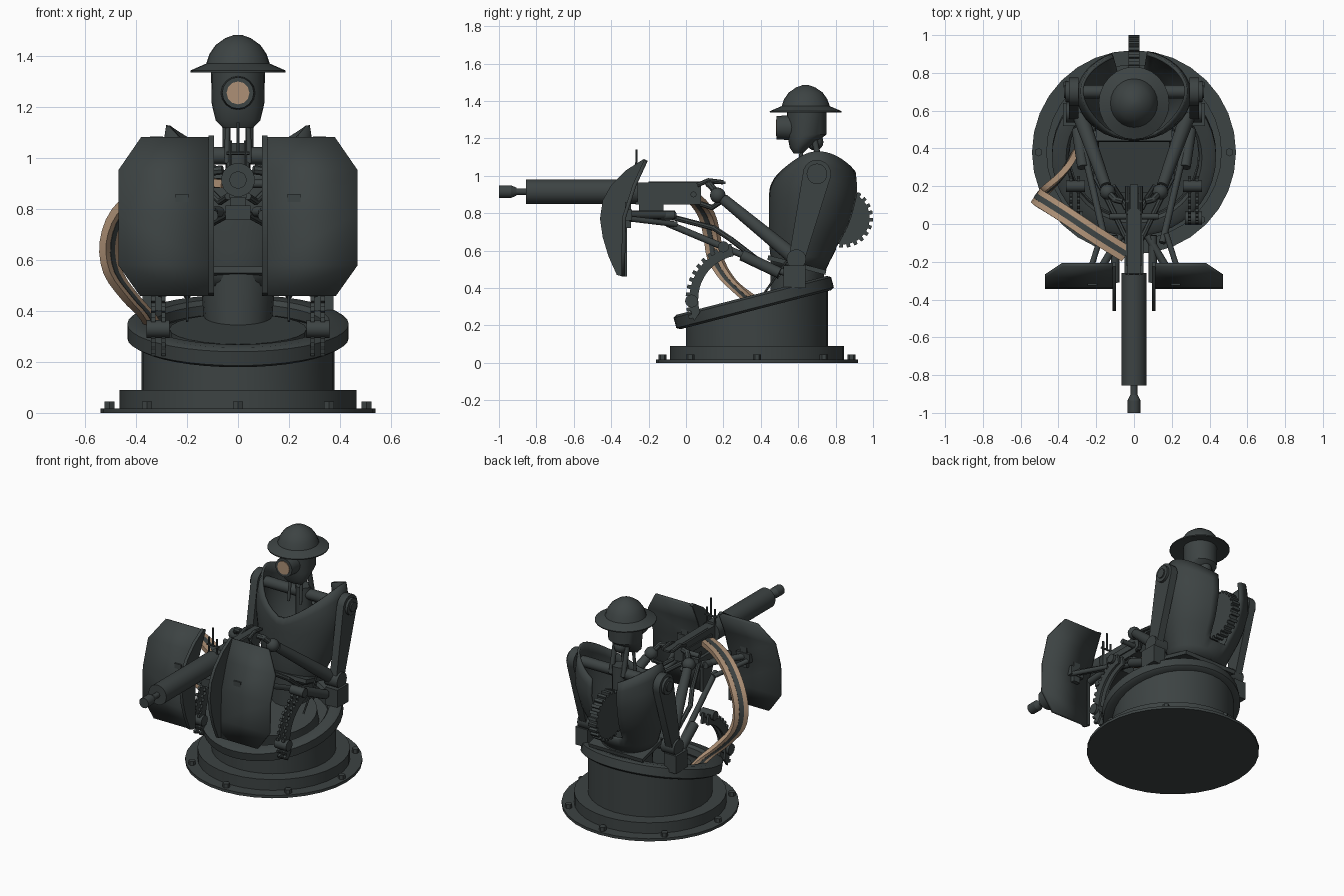
import bpy, bmesh, math
from math import sin, cos, pi, radians
from mathutils import Vector, Matrix

if "Cube" in bpy.data.objects:
    bpy.data.objects.remove(bpy.data.objects["Cube"])

def material(name, c):
    m = bpy.data.materials.new(name)
    m.diffuse_color = (*c, 1)
    m.use_nodes = True
    m.node_tree.nodes["Principled BSDF"].inputs["Base Color"].default_value = m.diffuse_color
    return m
DARK = material("dark_slate", (0.046, 0.056, 0.056))
TAN = material("tan", (0.42, 0.28, 0.18))

def finish(name, bm, mat=DARK, solid=0):
    bmesh.ops.recalc_face_normals(bm, faces=bm.faces)
    me = bpy.data.meshes.new(name)
    bm.to_mesh(me)
    bm.free()
    me.materials.append(mat)
    ob = bpy.data.objects.new(name, me)
    bpy.context.collection.objects.link(ob)
    if solid:
        md = ob.modifiers.new("thickness", 'SOLIDIFY')
        md.thickness, md.offset = solid, 0
    return ob

def rod(name, a, b, r, r2=None, n=12, mat=DARK):
    a, b = Vector(a), Vector(b)
    bm = bmesh.new()
    rot = (b - a).to_track_quat('Z', 'Y').to_matrix().to_4x4()
    bmesh.ops.create_cone(bm, cap_ends=True, segments=n, radius1=r, radius2=r if r2 is None else r2,
                          depth=(b - a).length, matrix=Matrix.Translation((a + b) / 2) @ rot)
    return finish(name, bm, mat)

def path(name, pts, r, n=8):
    for a, b in zip(pts, pts[1:]):
        rod(name, a, b, r, n=n)
    for p in pts[1:-1]:
        ball(name + "_joint", p, r)

def ball(name, c, r):
    bm = bmesh.new()
    bmesh.ops.create_uvsphere(bm, u_segments=12, v_segments=8, radius=r, matrix=Matrix.Translation(c))
    return finish(name, bm)

def box(name, lo, hi):
    bm = bmesh.new()
    lo, hi = Vector(lo), Vector(hi)
    bmesh.ops.create_cube(bm, size=1, matrix=Matrix.Translation((lo + hi) / 2) @ Matrix.Diagonal((*(hi - lo), 1)))
    return finish(name, bm)

def prism(name, yz, x0, x1):
    bm = bmesh.new()
    f = bm.faces.new([bm.verts.new((x0, y, z)) for y, z in yz])
    r = bmesh.ops.extrude_face_region(bm, geom=[f])
    bmesh.ops.translate(bm, vec=(x1 - x0, 0, 0), verts=[v for v in r["geom"] if isinstance(v, bmesh.types.BMVert)])
    return finish(name, bm)

def link(name, a, ra, b, rb, x0, x1):
    # flat bar with two round ends, in the yz plane
    bm = bmesh.new()
    for (y, z), r in ((a, ra), (b, rb)):
        for i in range(20):
            for x in (x0, x1):
                bm.verts.new((x, y + r * cos(i * pi / 10), z + r * sin(i * pi / 10)))
    bmesh.ops.convex_hull(bm, input=bm.verts)
    return finish(name, bm)

def loft(name, rings, closed=False, cap=True, mat=DARK):
    # skin a list of equal point loops
    bm = bmesh.new()
    vs = [[bm.verts.new(p) for p in ring] for ring in rings]
    n, m = len(vs[0]), len(vs)
    for k in range(m if closed else m - 1):
        for i in range(n):
            bm.faces.new((vs[k][i], vs[k][(i + 1) % n], vs[(k + 1) % m][(i + 1) % n], vs[(k + 1) % m][i]))
    if cap and not closed:
        bm.faces.new(vs[0])
        bm.faces.new(vs[-1])
    return finish(name, bm, mat)

def oval(cy, z, rx, ry, n=24):
    return [(rx * cos(2 * pi * i / n), cy + ry * sin(2 * pi * i / n), z) for i in range(n)]

def lerp_table(t, x):
    for a, b in zip(t, t[1:]):
        if x <= b[0]:
            f = max(0, (x - a[0]) / (b[0] - a[0]))
            return [p + (q - p) * f for p, q in zip(a, b)]
    return t[-1]

# --- base: flange, step, bolts, slanted drum ---
CY = 0.38
loft("base_flange", [oval(CY, z, .54, .54, 32) for z in (0, .018)])
loft("base_step", [oval(CY, z, .465, .465, 32) for z in (.015, .09)])
for i in range(8):
    a = i * pi / 4
    p = Vector((.505 * cos(a), CY + .505 * sin(a), .015))
    rod("base_bolt", p, p + Vector((0, 0, .03)), .022, n=6)
slant = lambda y: .30 + (y - CY) * .26
outer = oval(CY, .08, .38, .38, 32)
inner = oval(CY, .25, .34, .34, 32)
loft("drum", [outer, [(x, y, slant(y)) for x, y, z in outer], [(x, y, slant(y)) for x, y, z in inner],
              [(x, y, slant(y) - .06) for x, y, z in inner]])
tilt = Matrix.Translation((0, .362, .322)) @ Matrix.Rotation(radians(14.5), 4, 'X')
prof = [(.345, -.02), (.36, -.038), (.415, -.04), (.435, -.028), (.435, .028), (.415, .04), (.36, .038), (.345, .02)]
loft("drum_rim", [[tilt @ Vector((r * cos(t), r * sin(t), z)) for r, z in prof]
                  for t in [i * pi / 20 for i in range(40)]], closed=True)
loft("floor_step", [[tilt @ Vector(p) for p in oval(.03, z, .27, .24)] for z in (-.09, .0)])

# --- torso shell: shoulders high, neckline low, open slot at the back ---
levels = [(.50, .47, .74, .17), (.6, .455, .79, .21), (.75, .45, .875, .265), (.9, .45, .915, .295),
          (1.0, .465, .91, .295), (1.13, .53, .88, .275)]
bm = bmesh.new()
N, M, cols = 40, 9, []
for i in range(N):
    t = 2 * pi * (i + .5) / N
    top = (.93 if sin(t) < 0 else 1.0) + (.2 if sin(t) < 0 else .13) * abs(cos(t)) ** 1.3
    col = []
    for k in range(M + 1):
        z = .5 + (top - .5) * k / M
        _, y0, y1, rx = lerp_table(levels, z)
        col.append(bm.verts.new((rx * cos(t), (y0 + y1) / 2 + (y1 - y0) / 2 * sin(t), z)))
    cols.append(col)
for i in range(N):
    for k in range(M):
        j = (i + 1) % N
        if abs(i - N / 4 + .5) < 1.6 and k > 1:
            continue
        bm.faces.new((cols[i][k], cols[j][k], cols[j][k + 1], cols[i][k + 1]))
finish("torso_shell", bm, solid=.016)
prism("hip_plate", [(.44, .575), (.75, .495), (.745, .47), (.435, .55)], -.2, .2)
rod("waist", (0, .58, .33), (0, .6, .54), .13, .15, 20)
rod("spine", (0, .70, .5), (0, .70, 1.06), .05)
rod("shoulder_axle", (-.32, .70, 1.01), (.32, .70, 1.01), .035)
gear = [(.84 + r * cos(a), .775 + r * sin(a)) for i in range(24)
        for r, a in ((.142, i * pi / 12), (.142, (i + .45) * pi / 12), (.16, (i + .5) * pi / 12), (.16, (i + .95) * pi / 12))]
prism("back_gear", gear, -.03, .03)

# --- head, eye and helmet ---
loft("head", [oval(*r) for r in ((.60, 1.12, .06, .025), (.605, 1.15, .088, .05), (.635, 1.2, .1, .09),
                                 (.645, 1.22, .104, .105), (.645, 1.36, .106, .105))])
rod("eye_housing", (0, .575, 1.257), (0, .485, 1.257), .068, .062, 16)
rod("eye_lens", (0, .49, 1.257), (0, .481, 1.257), .045, n=12, mat=TAN)
loft("helmet", [oval(.64, z, r, r * 1.03) for z, r in ((1.352, .1), (1.338, .186), (1.345, .187), (1.372, .125), (1.41, .112),
                                                   (1.445, .088), (1.472, .05), (1.485, .015))])
ball("neck_joint", (0, .69, 1.18), .045)
for s in (-1, 1):
    rod("neck_strut", (s * .045, .73, 1.0), (s * .045, .68, 1.22), .016)
    rod("neck_piston", (s * .045, .60, .98), (s * .04, .62, 1.16), .01)

# --- arms ---
for s in (-1, 1):
    link("upper_arm", (.70, 1.01), .075, (.59, .55), .042, s * .295, s * .345)
    rod("shoulder_cap", (s * .34, .70, 1.01), (s * .362, .70, 1.01), .055, n=20)
    rod("shoulder_bolt", (s * .34, .70, 1.01), (s * .37, .70, 1.01), .032)
    rod("elbow", (s * .26, .59, .555), (s * .36, .59, .555), .052, n=16)
    rod("forearm", (s * .29, .59, .555), (s * .15, .20, .875), .042, .03)
    ball("wrist", (s * .14, .17, .895), .042)
    path("hand", [(s * .14, .17, .9), (s * .10, .13, .95), (s * .06, .12, .955)], .018)
    path("finger", [(s * .11, .20, .87), (s * .07, .14, .83), (s * .04, .08, .85)], .014)
    path("grip", [(s * .035, .06, .95), (s * .035, .12, .975), (s * .035, .2, .965)], .012)
rod("grip_bar", (-.13, .04, .9), (.13, .04, .9), .016)

# --- gun ---
G = .915
rod("gun_jacket", (0, -.855, G), (0, -.26, G), .066, n=24)
rod("gun_barrel", (0, -.95, G), (0, -.84, G), .018)
rod("muzzle", (0, -1, G), (0, -.935, G), .034, n=16)
rod("muzzle_cone", (0, -.935, G), (0, -.905, G), .034, .02, 16)
box("receiver", (-.034, -.27, .845), (.034, .08, .965))
box("receiver_rail", (-.042, -.22, .885), (.042, .05, .925))
box("receiver_top", (-.022, -.2, .955), (.022, .21, .968))
box("gun_cradle", (-.05, -.32, .76), (.05, -.06, .815))
box("cradle_post", (-.03, -.25, .81), (.03, -.12, .85))
for s in (-1, 1):
    rod("sight_post", (s * .03, -.265, .95), (s * .03, -.265, 1.07), .007, n=6)
rod("sight_bar", (-.045, -.265, 1.02), (.045, -.265, 1.02), .007, n=6)
rod("sight_tip", (0, -.265, 1.02), (0, -.265, 1.14), .006, n=6)

# --- shields, mounts and elevation quadrants ---
rows = [(.46, .385, -.335), (.58, .47, -.335), (.78, .47, -.33), (.95, .47, -.275), (1.08, .38, -.215)]
crescent = [(-.335, .46), (-.37, .47), (-.415, .57), (-.445, .67), (-.46, .77), (-.445, .87), (-.40, .95), (-.32, 1.03),
            (-.225, 1.09), (-.205, 1.08), (-.265, .95), (-.315, .8), (-.315, .46)]
quad = [(.3 + .235 * cos(a), .34 + .235 * sin(a)) for a in [radians(197 - 8 * i) for i in range(13)]]
for i in range(13):
    a = radians(101 + 8 * i)
    for r, d in ((.302, 0), (.302, 3.6), (.282, 4), (.282, 7.6)):
        quad.append((.3 + r * cos(a + radians(d)), .34 + r * sin(a + radians(d))))
for s in (-1, 1):
    bm = bmesh.new()
    vs = [[bm.verts.new((s * x, y, z)) for x in (.1, xm)] for z, xm, y in rows]
    for a, b in zip(vs, vs[1:]):
        bm.faces.new((a[0], a[1], b[1], b[0]))
    finish("shield_panel", bm, solid=.02)
    prism("shield_inner_flange", crescent, s * .095, s * .115)
    box("shield_mount", (s * .22 - .05, -.325, .76), (s * .22 + .05, -.29, .82))
    box("shield_mount_upright", (s * .22 - .025, -.325, .72), (s * .22 + .025, -.295, .86))
    rod("shield_strut", (s * .22, -.31, .79), (s * .07, -.06, .79), .02)
    rod("shield_brace", (s * .25, -.30, .77), (s * .17, -.05, .74), .015)
    rod("cradle_side", (s * .1, -.31, .775), (s * .1, -.06, .79), .022)
    rod("support_arm", (s * .31, .58, .46), (s * .15, -.1, .745), .018)
    rod("support_clamp", (s * .30, .5, .48), (s * .27, .3, .575), .03)
    rod("stay_wire", (s * .2, .41, .36), (s * .2, .55, .56), .006, n=6)
    for x in (.285, .325):
        prism("elevation_quadrant", quad, s * x, s * (x + .016))
    rod("quadrant_axle", (s * .26, .2, .62), (s * .36, .2, .62), .03)
    rod("quadrant_foot", (s * .27, .03, .33), (s * .36, .03, .33), .035)
    path("frame_rail", [(s * .2, .5, .46), (s * .2, .24, .66), (s * .15, .15, .72), (s * .04, -.08, .78)], .015)
    box("rim_bracket", (s * .33 - .045, .52, .40), (s * .33 + .045, .64, .52))

# --- ammunition belt: tan edges, dark centre ---
ctrl = [Vector(p) for p in ((-.04, -.16, .9), (-.2, -.06, .91), (-.35, .04, .88), (-.46, .11, .79), (-.505, .14, .67),
                            (-.49, .16, .55), (-.42, .22, .45), (-.36, .29, .385), (-.325, .36, .33))]
pts = []
for i in range(len(ctrl) - 1):
    a, b, c, d = ctrl[max(i - 1, 0)], ctrl[i], ctrl[i + 1], ctrl[min(i + 2, len(ctrl) - 1)]
    for t in (0, .33, .67):
        pts.append(.5 * (2 * b + (c - a) * t + (2 * a - 5 * b + 4 * c - d) * t * t + (3 * b - a - 3 * c + d) * t ** 3))
pts.append(ctrl[-1])
W = Vector((.57, .82, 0)).normalized()
def belt(name, w0, w1, h, mat):
    rings = []
    for i, p in enumerate(pts):
        T = pts[min(i + 1, len(pts) - 1)] - pts[max(i - 1, 0)]
        n = T.cross(W).normalized()
        rings.append([p + W * w + n * q for w, q in ((w0, -h), (w1, -h), (w1, h), (w0, h))])
    loft(name, rings, mat=mat)
belt("belt_edge_front", -.045, -.014, .016, TAN)
belt("belt_cartridges", -.015, .015, .018, DARK)
belt("belt_edge_back", .014, .045, .016, TAN)

# smooth shading with sharp edges kept
bpy.ops.object.select_all(action='SELECT')
bpy.context.view_layer.objects.active = bpy.context.selected_objects[0]
bpy.ops.object.shade_smooth_by_angle(angle=radians(35))
